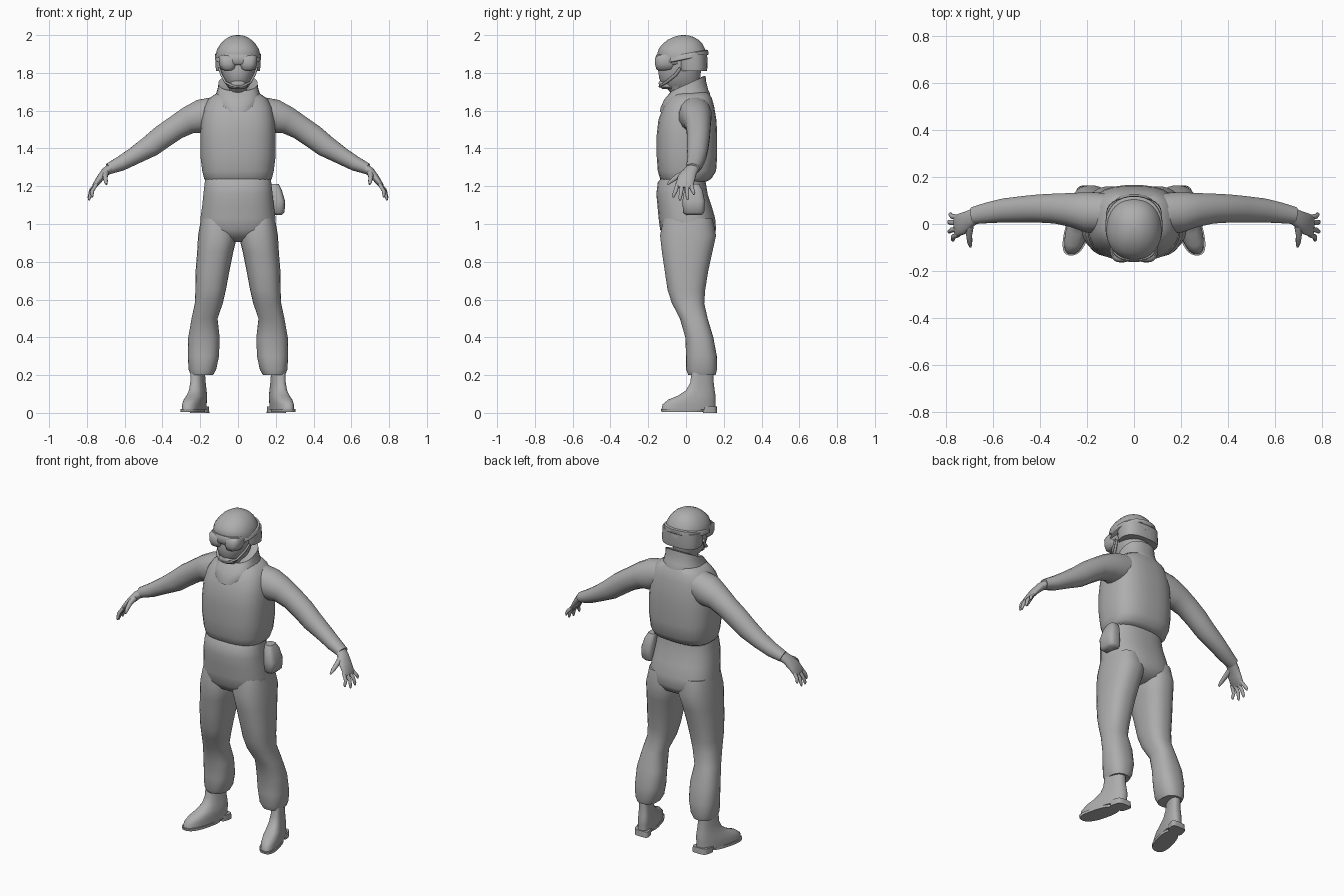
import bpy, bmesh, math
from mathutils import Vector

grey = bpy.data.materials.new("plain grey")
grey.diffuse_color = (0.42, 0.42, 0.42, 1)


def skin(name, rings, mirror=False, angle=50):
    """Join rings of points into a closed smooth solid, optionally mirrored in x."""
    bm = bmesh.new()
    for sx in ((1, -1) if mirror else (1,)):
        vr = [[bm.verts.new((p[0] * sx, p[1], p[2])) for p in r] for r in rings]
        n = len(vr[0])
        for a, b in zip(vr, vr[1:]):
            for i in range(n):
                j = (i + 1) % n
                bm.faces.new((a[i], a[j], b[j], b[i]))
        bm.faces.new(vr[0])
        bm.faces.new(vr[-1])
    bmesh.ops.recalc_face_normals(bm, faces=bm.faces)
    me = bpy.data.meshes.new(name)
    bm.to_mesh(me)
    bm.free()
    me.materials.append(grey)
    ob = bpy.data.objects.new(name, me)
    bpy.context.collection.objects.link(ob)
    bpy.context.view_layer.objects.active = ob
    ob.select_set(True)
    bpy.ops.object.shade_smooth_by_angle(angle=math.radians(angle))
    ob.select_set(False)
    return ob


def oval(n, p):
    """Unit superellipse."""
    for i in range(n):
        a = 2 * math.pi * (i + 0.5) / n
        c, s = math.cos(a), math.sin(a)
        yield (math.copysign(abs(c) ** (2 / p), c), math.copysign(abs(s) ** (2 / p), s))


def stack(name, levels, p=2.2, n=28, shear=0, mirror=False, angle=50):
    """Loft of (z, x0, x1, y0, y1); z may be a (front, back) pair for a tilted ring."""
    rings = []
    for z, x0, x1, y0, y1 in levels:
        zf, zb = z if isinstance(z, tuple) else (z, z)
        ring = []
        for c, s in oval(n, p):
            y = (y0 + y1) / 2 + s * (y1 - y0) / 2
            x = (x0 + x1) / 2 + c * (x1 - x0) / 2 + shear * (y - 0.08)
            ring.append((x, y, zf + (zb - zf) * (s + 1) / 2))
        rings.append(ring)
    return skin(name, rings, mirror, angle)


def sym(levels):
    """Levels (z, half width, y0, y1) centred on x = 0."""
    return [(z, -w, w, a, b) for z, w, a, b in levels]


def limb(name, path, n=16):
    """Mirrored tube along (x, y, z, half thickness, half width in y)."""
    pts = [Vector(q[:3]) for q in path]
    rings = []
    for i, q in enumerate(path):
        t = (pts[min(i + 1, len(pts) - 1)] - pts[max(i - 1, 0)]).normalized()
        v = (Vector((0, 1, 0)) - t * t.y).normalized()
        u = v.cross(t)
        rings.append([pts[i] + u * (c * q[3]) + v * (s * q[4]) for c, s in oval(n, 2.1)])
    return skin(name, rings, True, 60)


# torso and trousers
stack("vest", sym([
    (1.225, .165, -.125, .11), (1.24, .18, -.138, .135), (1.28, .19, -.15, .16),
    (1.36, .2, -.156, .166), (1.47, .2, -.156, .166), (1.55, .195, -.147, .162),
    (1.62, .18, -.122, .15), (1.665, .155, -.095, .138), (1.695, .11, -.07, .12)]), p=2.7)
stack("hips", sym([
    (1.26, .172, -.12, .10), (1.22, .177, -.15, .105), (1.16, .184, -.158, .115),
    (1.10, .19, -.152, .135), (1.03, .2, -.146, .155), (.97, .2, -.138, .16),
    (.93, .15, -.11, .14), (.905, .07, -.06, .08)]), p=2.5)
stack("trouser_legs", [
    (1.03, .02, .196, -.12, .14), (.94, .003, .212, -.138, .16), (.85, .025, .217, -.128, .14),
    (.75, .045, .225, -.113, .118), (.65, .064, .226, -.098, .102), (.58, .08, .229, -.075, .097),
    (.5, .108, .246, -.033, .115), (.4, .097, .264, -.004, .145), (.3, .1, .266, .0, .164),
    (.23, .115, .262, .0, .165), (.2, .132, .25, .012, .157)], p=2.4, mirror=True)

# boots, toes turned outward
stack("boots", [
    (.22, .182, .248, .03, .145), (.16, .177, .249, .022, .147), (.12, .172, .252, .0, .152),
    (.09, .167, .258, -.045, .157), (.07, .165, .262, -.095, .157), (.045, .165, .265, -.125, .157),
    (.018, .165, .265, -.13, .157)], p=2.5, shear=-.25, mirror=True)
stack("boot_soles", [
    (.02, .161, .269, -.134, .1), (.004, .161, .269, -.13, .1)], p=2.6, shear=-.25, mirror=True)
stack("boot_heels", [
    (.035, .168, .262, .085, .163), (0, .168, .262, .09, .165)], p=4, shear=-.25, mirror=True)

# arms and hands
limb("sleeves", [
    (.09, .045, 1.60, .08, .085), (.19, .05, 1.57, .092, .088), (.26, .06, 1.55, .074, .074),
    (.33, .066, 1.51, .065, .065), (.40, .066, 1.462, .064, .061), (.46, .063, 1.415, .06, .058),
    (.55, .058, 1.36, .047, .052), (.62, .048, 1.32, .04, .045), (.685, .036, 1.292, .03, .037)])
limb("palms", [
    (.665, .042, 1.302, .024, .032), (.70, .022, 1.277, .024, .037), (.73, .002, 1.242, .019, .047),
    (.757, -.008, 1.205, .014, .047), (.765, -.01, 1.192, .006, .04)])
for label, y0, y1, x1, z1 in (("index", -.044, -.066, .772, 1.14), ("middle", -.02, -.032, .787, 1.124),
                              ("ring", .004, .008, .789, 1.128), ("little", .026, .041, .784, 1.155)):
    limb(label + "_fingers", [
        (.748, y0, 1.213, .010, .011), ((.755 + x1) / 2 + .008, (y0 + y1) / 2, (1.21 + z1) / 2, .010, .011),
        (x1, y1, z1 + .012, .008, .009), (x1 + .001, y1, z1, .004, .004)], n=8)
limb("thumbs", [
    (.70, .0, 1.272, .018, .02), (.703, -.045, 1.252, .014, .014),
    (.70, -.078, 1.228, .011, .011), (.697, -.098, 1.21, .005, .005)], n=8)

# collar with a bib dipping on the chest
stack("collar", sym([
    ((1.592, 1.66), .09, -.14, .13), ((1.62, 1.69), .125, -.134, .128),
    ((1.66, 1.71), .117, -.115, .118), ((1.69, 1.75), .106, -.09, .108),
    ((1.705, 1.785), .104, -.074, .104), ((1.70, 1.78), .085, -.06, .085)]), p=2.4)

# head, helmet and goggles
stack("head", sym([
    (1.66, .06, -.05, .07), (1.715, .045, -.10, .06), (1.735, .062, -.127, .065),
    (1.77, .078, -.142, .075), (1.81, .09, -.148, .08), (1.86, .095, -.14, .085), (1.92, .09, -.12, .08)]))
stack("helmet", sym([
    ((1.89, 1.86), .119, -.15, .114), ((1.905, 1.88), .119, -.152, .114),
    ((1.93, 1.92), .111, -.144, .105), (1.953, .094, -.124, .088), (1.975, .073, -.098, .067),
    (1.99, .048, -.067, .041), (1.997, .027, -.042, .018), (2.0, .008, -.02, -.006)]))
stack("helmet_skirt", sym([
    (1.81, .116, -.04, .111), (1.83, .119, -.046, .114), (1.90, .118, -.055, .112)]), p=2.6)
stack("goggle_strap", sym([
    ((1.845, 1.895), .119, -.13, .117), ((1.848, 1.898), .123, -.134, .12),
    ((1.875, 1.92), .121, -.134, .118), ((1.878, 1.923), .117, -.13, .11)]))
stack("goggle_frame", sym([
    (1.842, .09, -.15, .0), (1.85, .1, -.16, .0), (1.885, .103, -.162, .0), (1.897, .098, -.155, .0)]), p=2.5)
stack("goggle_lenses", [
    (1.812, .03, .07, -.145, -.07), (1.82, .014, .09, -.158, -.06), (1.845, .005, .1, -.164, -.05),
    (1.88, .005, .102, -.163, -.05), (1.893, .012, .095, -.15, -.05)], p=2.6, mirror=True)
limb("chin_straps", [
    (.1, -.03, 1.825, .006, .009), (.088, -.055, 1.79, .006, .009),
    (.066, -.105, 1.75, .006, .009), (.03, -.132, 1.732, .006, .009), (0, -.137, 1.728, .006, .009)], n=8)
stack("chin_cup", sym([
    (1.715, .035, -.125, -.05), (1.725, .05, -.14, -.05), (1.745, .05, -.146, -.05), (1.757, .035, -.14, -.05)]))

# hip pouch, on one side only
stack("hip_pouch", [
    (1.048, .175, .232, .0, .085), (1.062, .17, .247, -.016, .097), (1.12, .17, .25, -.02, .1),
    (1.18, .165, .232, -.01, .088), (1.212, .165, .216, .008, .07)], p=3.5, n=16)
